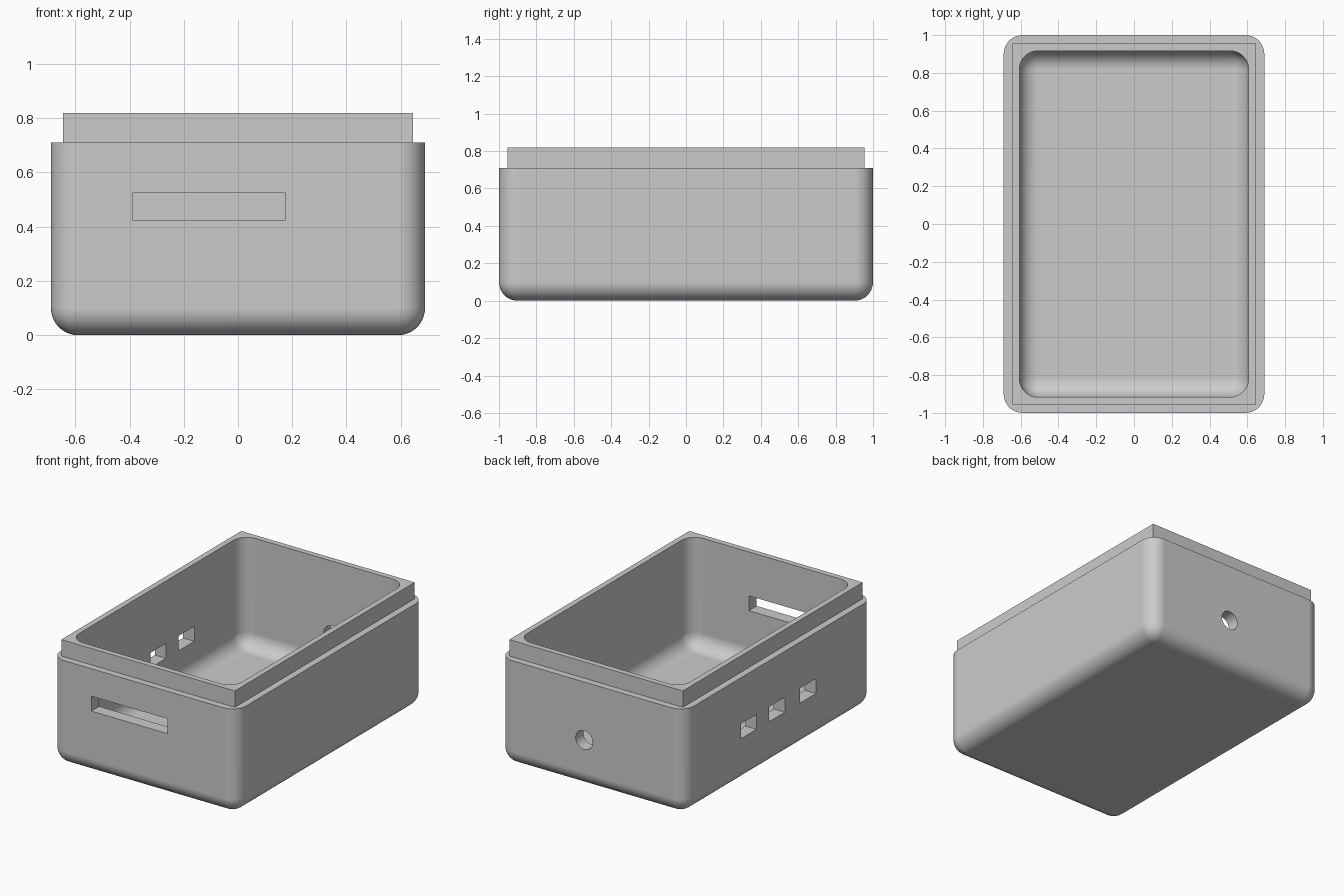
import bpy
import bmesh
import math
from mathutils import Matrix, Vector

cube = bpy.data.objects.get("Cube")
if cube:
    bpy.data.objects.remove(cube, do_unlink=True)

# Single grey plastic material
grey = bpy.data.materials.new("grey plastic")
grey.use_nodes = True
grey.diffuse_color = (0.6, 0.6, 0.6, 1)
grey.node_tree.nodes["Principled BSDF"].inputs["Base Color"].default_value = (0.6, 0.6, 0.6, 1)


def add_object(name, bm):
    bmesh.ops.recalc_face_normals(bm, faces=bm.faces)
    mesh = bpy.data.meshes.new(name)
    bm.to_mesh(mesh)
    bm.free()
    mesh.materials.append(grey)
    obj = bpy.data.objects.new(name, mesh)
    bpy.context.collection.objects.link(obj)
    return obj


def box(name, low, high, radius=0):
    """Box between two corners; a radius rounds all edges but the top ones."""
    low, high = Vector(low), Vector(high)
    bm = bmesh.new()
    bmesh.ops.create_cube(bm, size=1)
    bmesh.ops.scale(bm, vec=high - low, verts=bm.verts)
    bmesh.ops.translate(bm, vec=(low + high) / 2, verts=bm.verts)
    if radius:
        edges = [e for e in bm.edges
                 if min(v.co.z for v in e.verts) < high.z - 0.001]
        bmesh.ops.bevel(bm, geom=edges, offset=radius, segments=10,
                        profile=0.5, affect='EDGES')
    return add_object(name, bm)


def cylinder_y(name, center, radius, depth):
    bm = bmesh.new()
    bmesh.ops.create_cone(bm, cap_ends=True, segments=40, radius1=radius,
                          radius2=radius, depth=depth,
                          matrix=Matrix.Translation(center) @ Matrix.Rotation(math.pi / 2, 4, 'X'))
    return add_object(name, bm)


def combine(target, other, operation):
    mod = target.modifiers.new(other.name, 'BOOLEAN')
    mod.operation = operation
    mod.solver = 'EXACT'
    mod.object = other
    bpy.context.view_layer.objects.active = target
    bpy.ops.object.modifier_apply(modifier=mod.name)
    bpy.data.objects.remove(other, do_unlink=True)


# Rounded outer shell and square-cornered lip
case = box("enclosure_base", (-0.69, -1, 0), (0.69, 1, 0.71), 0.1)
lip = box("lip", (-0.645, -0.955, 0.5), (0.645, 0.955, 0.82))
combine(case, lip, 'UNION')

# Rounded cavity
cavity = box("cavity", (-0.607, -0.917, 0.083), (0.607, 0.917, 1), 0.1)
combine(case, cavity, 'DIFFERENCE')

# Long slot in the front wall
combine(case, box("front_slot", (-0.39, -1.1, 0.425), (0.175, -0.8, 0.525)), 'DIFFERENCE')

# Three ports in the right wall
for i, y in enumerate((0.32, 0.02, -0.31)):
    port = box(f"side_port_{i}", (-0.8, y - 0.083, 0.30), (-0.5, y + 0.083, 0.40))
    combine(case, port, 'DIFFERENCE')

# Round hole in the back wall
combine(case, cylinder_y("back_hole", (0.057, 1, 0.32), 0.063, 0.4), 'DIFFERENCE')

# Smooth fillets, crisp edges and flat walls
bpy.ops.object.select_all(action='DESELECT')
case.select_set(True)
bpy.context.view_layer.objects.active = case
bpy.ops.object.shade_smooth_by_angle(angle=math.radians(30))
weighted = case.modifiers.new("flat walls", 'WEIGHTED_NORMAL')
weighted.keep_sharp = True
